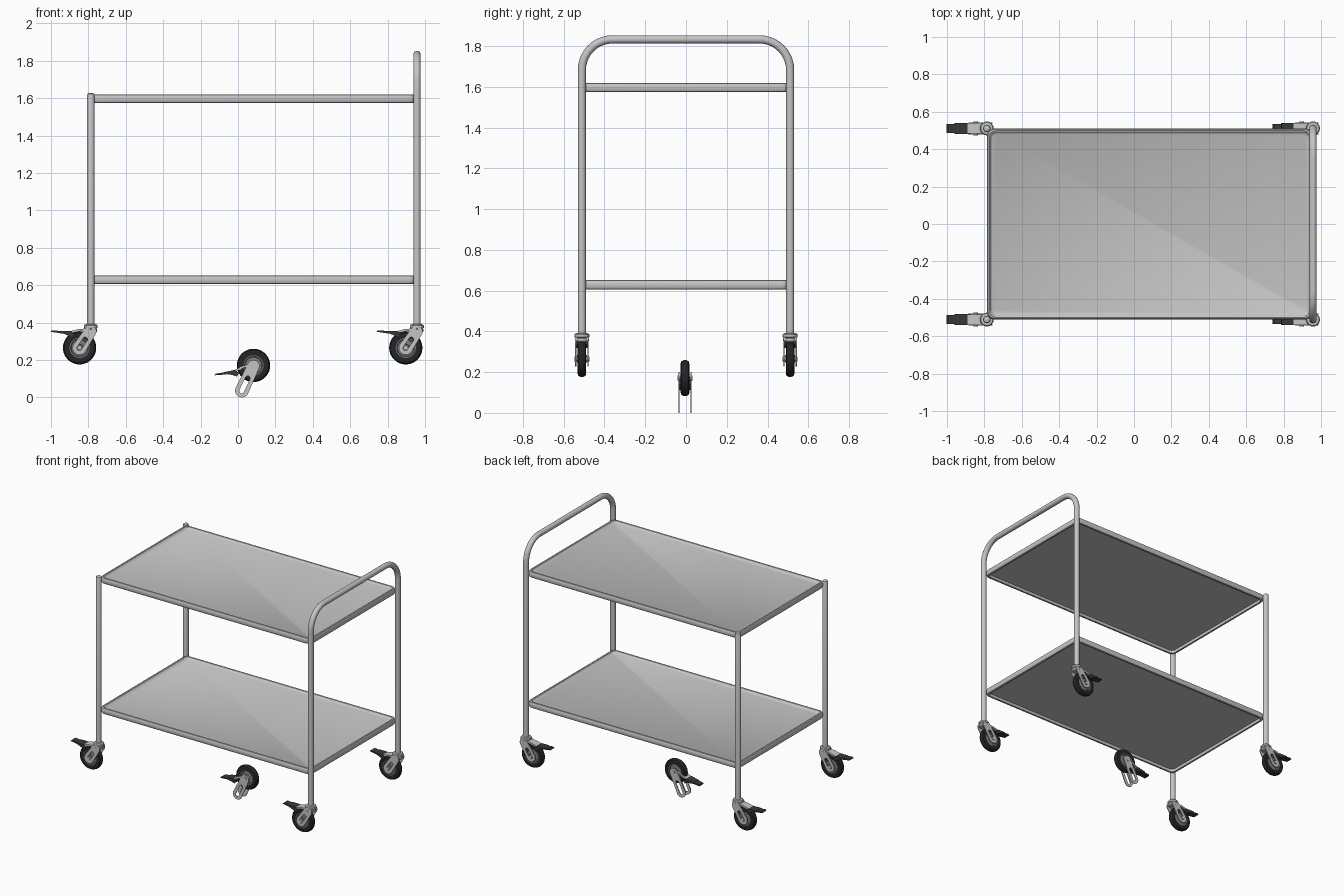
import bpy, bmesh, math
from mathutils import Vector

if "Cube" in bpy.data.objects:
    bpy.data.objects.remove(bpy.data.objects["Cube"])


def material(name, v):
    m = bpy.data.materials.new(name)
    m.diffuse_color = (v, v, v, 1)
    m.use_nodes = True
    m.node_tree.nodes["Principled BSDF"].inputs["Base Color"].default_value = m.diffuse_color
    return m


STEEL = material("brushed steel", 0.56)
RUBBER = material("black rubber", 0.018)
HUB = material("grey hub", 0.2)
PLASTIC = material("dark plastic", 0.04)

LEG_R, LEG_Y = 0.02, 0.511
X_LOW, X_HANDLE = -0.787, 0.957


def finish(name, bm, mat, angle=35):
    bmesh.ops.recalc_face_normals(bm, faces=bm.faces)
    me = bpy.data.meshes.new(name)
    bm.to_mesh(me)
    bm.free()
    me.materials.append(mat)
    ob = bpy.data.objects.new(name, me)
    bpy.context.collection.objects.link(ob)
    bpy.context.view_layer.objects.active = ob
    ob.select_set(True)
    bpy.ops.object.shade_smooth_by_angle(angle=math.radians(angle))
    ob.select_set(False)
    return ob


def loft(bm, rings, closed=False, caps=False):
    """Join point rings of equal length with quads."""
    vs = [[bm.verts.new(p) for p in r] for r in rings]
    n = len(vs[0])
    pairs = list(zip(vs, vs[1:])) + ([(vs[-1], vs[0])] if closed else [])
    for a, b in pairs:
        for i in range(n):
            j = (i + 1) % n
            bm.faces.new((a[i], a[j], b[j], b[i]))
    if caps:
        bm.faces.new(vs[0])
        bm.faces.new(vs[-1])


def lathe(name, profile, centre, axis, mat, seg=32, closed=False):
    """Revolve (radius, height) points about the y or z axis."""
    bm = bmesh.new()
    rings = []
    for r, h in profile:
        ring = []
        for i in range(seg):
            a = math.tau * i / seg
            c, s = r * math.cos(a), r * math.sin(a)
            p = (c, h, s) if axis == 'Y' else (c, s, h)
            ring.append(Vector(p) + Vector(centre))
        rings.append(ring)
    loft(bm, rings, closed, not closed)
    return finish(name, bm, mat)


def prism(name, pts, y, width, mat):
    """Extrude an x-z outline along y."""
    bm = bmesh.new()
    loft(bm, [[(px, y + s * width / 2, pz) for px, pz in pts] for s in (-1, 1)], caps=True)
    return finish(name, bm, mat)


def tube(name, pts, r, mat, seg=20):
    """Sweep a circle along a path lying in a plane of constant x."""
    bm = bmesh.new()
    rings = []
    for i, p in enumerate(pts):
        t = (pts[min(i + 1, len(pts) - 1)] - pts[max(i - 1, 0)]).normalized()
        u = Vector((1, 0, 0))
        v = t.cross(u)
        rings.append([p + r * (math.cos(math.tau * k / seg) * u + math.sin(math.tau * k / seg) * v)
                      for k in range(seg)])
    loft(bm, rings, caps=True)
    return finish(name, bm, mat)


def rounded_rect(inset, z):
    r = 0.04 - inset * 0.5
    x0, x1, y1 = X_LOW + inset + r, X_HANDLE - 0.002 - inset - r, LEG_Y - inset - r
    ring = []
    for q, (cx, cy) in enumerate(((x1, y1), (x0, y1), (x0, -y1), (x1, -y1))):
        for k in range(7):
            a = math.pi / 2 * (q + k / 6)
            ring.append((cx + r * math.cos(a), cy + r * math.sin(a), z))
    return ring


def shelf(name, z):
    # underside panel, hem, rounded rim, then the recessed top
    profile = [(0.02, 0.024), (0.02, 0.002), (0.012, 0), (0.005, 0.003), (0.001, 0.011),
               (0, 0.022), (0.001, 0.034), (0.005, 0.043), (0.012, 0.046),
               (0.018, 0.043), (0.021, 0.036), (0.03, 0.030)]
    bm = bmesh.new()
    loft(bm, [rounded_rect(i, z + h) for i, h in profile], caps=True)
    return finish(name, bm, STEEL)


def capsule(a, b, ra, rb, n=32):
    """Outline around two circles in the x-z plane."""
    a, b = Vector(a), Vector(b)
    d = b - a
    base = math.atan2(d.y, d.x) - math.pi / 2
    out = []
    for i in range(n):
        t = base + math.tau * (i + 0.5) / n
        c, r = (b, rb) if i < n // 2 else (a, ra)
        # first half of the sweep faces away from b's far side
        t2 = t
        out.append(c + r * Vector((math.cos(t2), math.sin(t2))))
    return out


def caster(name, y, top, axle, wheel, tilt):
    top, axle = Vector(top), Vector(axle)
    ca, sa = math.cos(tilt), math.sin(tilt)

    def place(pts):
        return [(top.x + ca * px - sa * pz, top.y + sa * px + ca * pz) for px, pz in pts]

    # tyre and hub
    wc = (wheel[0], y, wheel[1])
    lathe(name + "_tyre", [(0.054, -0.018), (0.072, -0.021), (0.082, -0.018), (0.087, -0.01),
                           (0.089, 0), (0.087, 0.01), (0.082, 0.018), (0.072, 0.021),
                           (0.054, 0.018)], wc, 'Y', RUBBER, 36, True)
    lathe(name + "_hub", [(0.018, -0.024), (0.02, -0.014), (0.044, -0.012), (0.048, -0.018),
                          (0.056, -0.018), (0.056, 0.018), (0.048, 0.018), (0.044, 0.012),
                          (0.02, 0.014), (0.018, 0.024)], wc, 'Y', HUB)
    lathe(name + "_axle", [(0.012, -0.037), (0.012, 0.037)], wc, 'Y', STEEL, 16)

    # slotted fork plates
    outer = capsule(axle, top, 0.037, 0.032)
    slot = capsule(axle.lerp(top, -0.02), axle.lerp(top, 0.5), 0.013, 0.013)
    for side, s in (("front", -1), ("back", 1)):
        bm = bmesh.new()
        ya, yb = y + s * 0.027, y + s * 0.033
        loft(bm, [[(p.x, yy, p.y) for p in ring] for ring, yy in
                  ((outer, ya), (outer, yb), (slot, yb), (slot, ya))], closed=True)
        finish(f"{name}_fork_{side}", bm, STEEL)

    # bridge over the wheel and brake pedal
    prism(name + "_bridge", place([(-0.11, -0.012), (-0.11, 0), (-0.06, 0.013), (0.025, 0.017),
                                   (0.03, 0.002), (-0.05, 0.002)]), y, 0.056, STEEL)
    prism(name + "_pedal_base", place([(-0.17, -0.002), (-0.165, 0.003), (-0.1, 0.002), (-0.085, -0.02),
                                       (-0.10, -0.035), (-0.12, -0.022)]), y, 0.06, PLASTIC)
    prism(name + "_pedal_tip", place([(-0.214, -0.002), (-0.206, 0.006), (-0.15, 0.001),
                                      (-0.15, -0.012)]), y, 0.048, PLASTIC)


# upright tubes at the low end
for side, s in (("front", -1), ("back", 1)):
    lathe(f"{side}_post", [(LEG_R, 0.37), (LEG_R, 1.615), (0.017, 1.623), (0.010, 1.627)],
          (X_LOW, s * LEG_Y, 0), 'Z', STEEL, 20)

# push handle: one bent tube forming both tall legs
R, TOP = 0.15, 1.833
path = [Vector((X_HANDLE, -LEG_Y, 0.37))]
for s in (-1, 1):
    arc = []
    for k in range(11):
        a = math.pi / 2 * k / 10
        arc.append(Vector((X_HANDLE, s * (LEG_Y - R + R * math.cos(a)), TOP - R + R * math.sin(a))))
    path += arc if s < 0 else arc[::-1]
path.append(Vector((X_HANDLE, LEG_Y, 0.37)))
tube("push_handle", path, LEG_R, STEEL)

# shelves
shelf("lower_shelf", 0.606)
shelf("upper_shelf", 1.574)

# four casters with swivel collars
for end, x in (("low_end", X_LOW), ("handle_end", X_HANDLE)):
    for side, s in (("front", -1), ("back", 1)):
        n = f"{end}_{side}_caster"
        axle = (x - 0.06, 0.265)
        caster(n, s * LEG_Y, (x - 0.002, 0.353), axle, axle, 0)
        lathe(n + "_collar", [(0.026, 0.345), (0.034, 0.352), (0.034, 0.364), (0.031, 0.368),
                              (0.037, 0.372), (0.037, 0.384), (0.032, 0.39), (0.02, 0.392)],
              (x, s * LEG_Y, 0), 'Z', STEEL, 24)

# loose caster lying below the middle of the lower shelf
caster("spare_caster", -0.005, (0.083, 0.168), (0.021, 0.037), (0.083, 0.171), math.radians(13))
